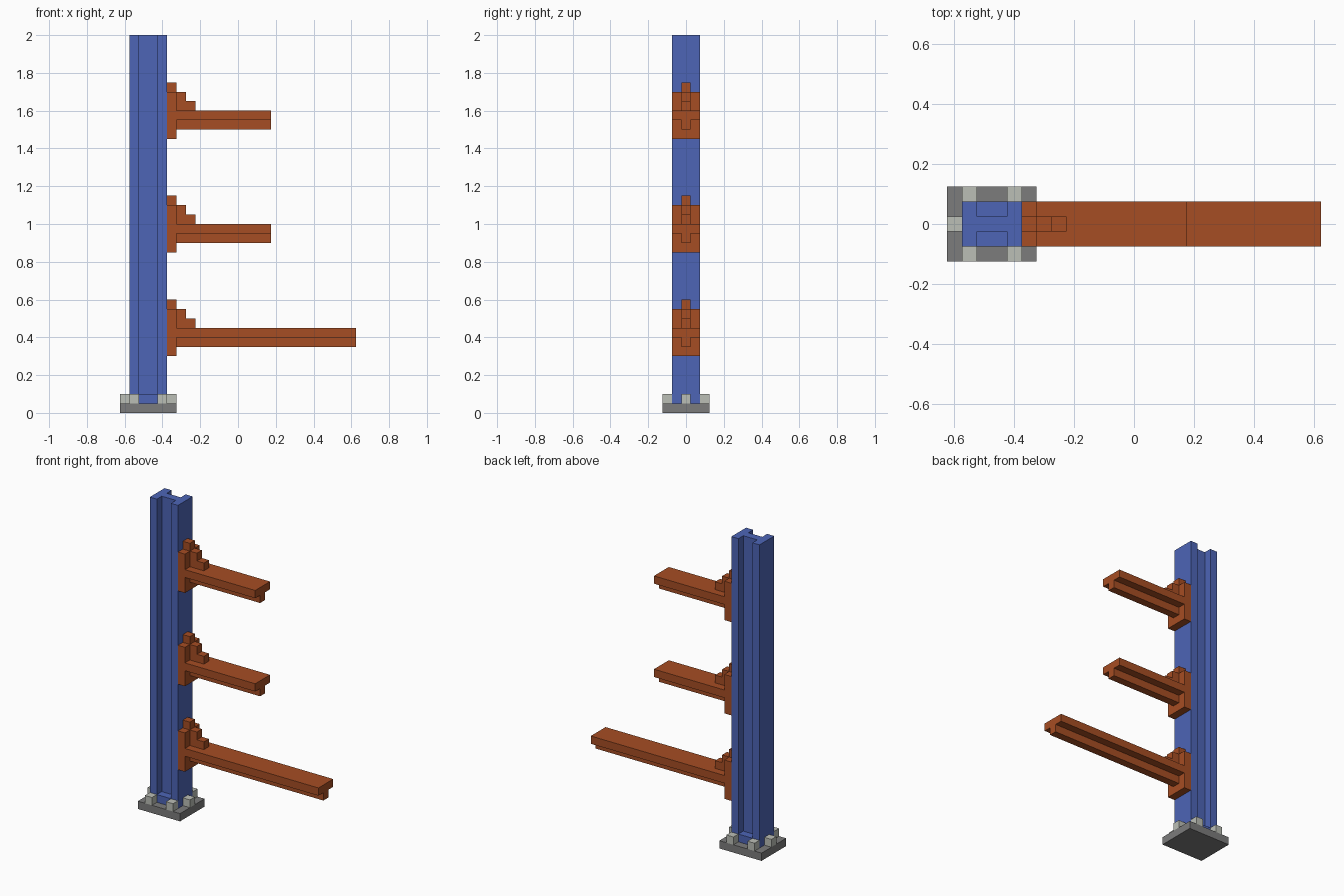
import bpy
import bmesh
from mathutils import Vector

cube = bpy.data.objects.get("Cube")
if cube:
    bpy.data.objects.remove(cube, do_unlink=True)

U = 0.05  # module size: every part is a whole or half number of modules


def material(name, rgb):
    mat = bpy.data.materials.new(name)
    mat.use_nodes = True
    color = (*rgb, 1)
    mat.diffuse_color = color
    mat.node_tree.nodes["Principled BSDF"].inputs["Base Color"].default_value = color
    return mat


BLUE = material("blue paint", (0.075, 0.13, 0.47))
ORANGE = material("orange paint", (0.38, 0.075, 0.017))
DARK = material("dark steel", (0.2, 0.2, 0.2))
LIGHT = material("light steel", (0.5, 0.52, 0.47))


def extrude(name, mat, profile, start, end, place):
    """Extrude a 2D profile; place(a, b, t) maps it to module coordinates."""
    bm = bmesh.new()
    face = bm.faces.new([bm.verts.new(Vector(place(a, b, start)) * U) for a, b in profile])
    moved = bmesh.ops.extrude_face_region(bm, geom=[face])["geom"]
    offset = (Vector(place(0, 0, end)) - Vector(place(0, 0, start))) * U
    bmesh.ops.translate(bm, vec=offset, verts=[v for v in moved if isinstance(v, bmesh.types.BMVert)])
    bmesh.ops.recalc_face_normals(bm, faces=bm.faces)
    mesh = bpy.data.meshes.new(name)
    bm.to_mesh(mesh)
    bm.free()
    mesh.materials.append(mat)
    obj = bpy.data.objects.new(name, mesh)
    bpy.context.collection.objects.link(obj)
    return obj


def box(name, mat, x, y, z):
    profile = [(x[0], y[0]), (x[1], y[0]), (x[1], y[1]), (x[0], y[1])]
    return extrude(name, mat, profile, z[0], z[1], lambda a, b, t: (a, b, t))


CX = -9.5          # column centre
FACE = CX + 2      # column face that carries the arms

# Base plate
box("base_plate", DARK, (CX - 3, CX + 3), (-2.5, 2.5), (0, 1))

# Column: I-section standing on a solid foot
half = [(2, -1.5), (2, 1.5), (1, 1.5), (1, 0.5)]
section = half + [(-a, b) for a, b in reversed(half)]
section += [(-1, -0.5), (1, -0.5), (1, -1.5)]
# insert the far flange's lower corner so the section is symmetric
section[7:8] = [(-2, -1.5), (-1, -1.5)]
extrude("column", BLUE, section, 2, 40, lambda a, b, t: (CX + a, b, t))
box("column_foot", BLUE, (CX - 2, CX + 2), (-1.5, 1.5), (1, 2))

# Anchor bolts around the column
for sx in (-1, 1):
    spots = [(sx * 1.5, -2), (sx * 1.5, 2), (sx * 2.5, 0)]
    for dx, y in spots:
        x = CX + dx
        box("anchor_bolt", LIGHT, (x - 0.5, x + 0.5), (y - 0.5, y + 0.5), (1, 2))

# Cantilever arms: mounting plate, cap, stepped gusset and T-section beam
tee = [(-1.5, 3), (1.5, 3), (1.5, 2), (0.5, 2), (0.5, 1), (-0.5, 1), (-0.5, 2), (-1.5, 2)]
steps = [(1, 3), (3, 3), (3, 4), (2, 4), (2, 5), (1, 5)]
for level, bottom, tip in (("lower", 6, 12.5), ("middle", 17, 3.5), ("upper", 29, 3.5)):
    box(level + "_arm_plate", ORANGE, (FACE, FACE + 1), (-1.5, 1.5), (bottom, bottom + 5))
    box(level + "_arm_cap", ORANGE, (FACE, FACE + 1), (-0.5, 0.5), (bottom + 5, bottom + 6))
    extrude(level + "_arm_gusset", ORANGE, steps, -0.5, 0.5,
            lambda a, b, t: (FACE + a, t, bottom + b))
    extrude(level + "_arm_beam", ORANGE, tee, FACE + 1, tip,
            lambda a, b, t: (t, a, bottom + b))
